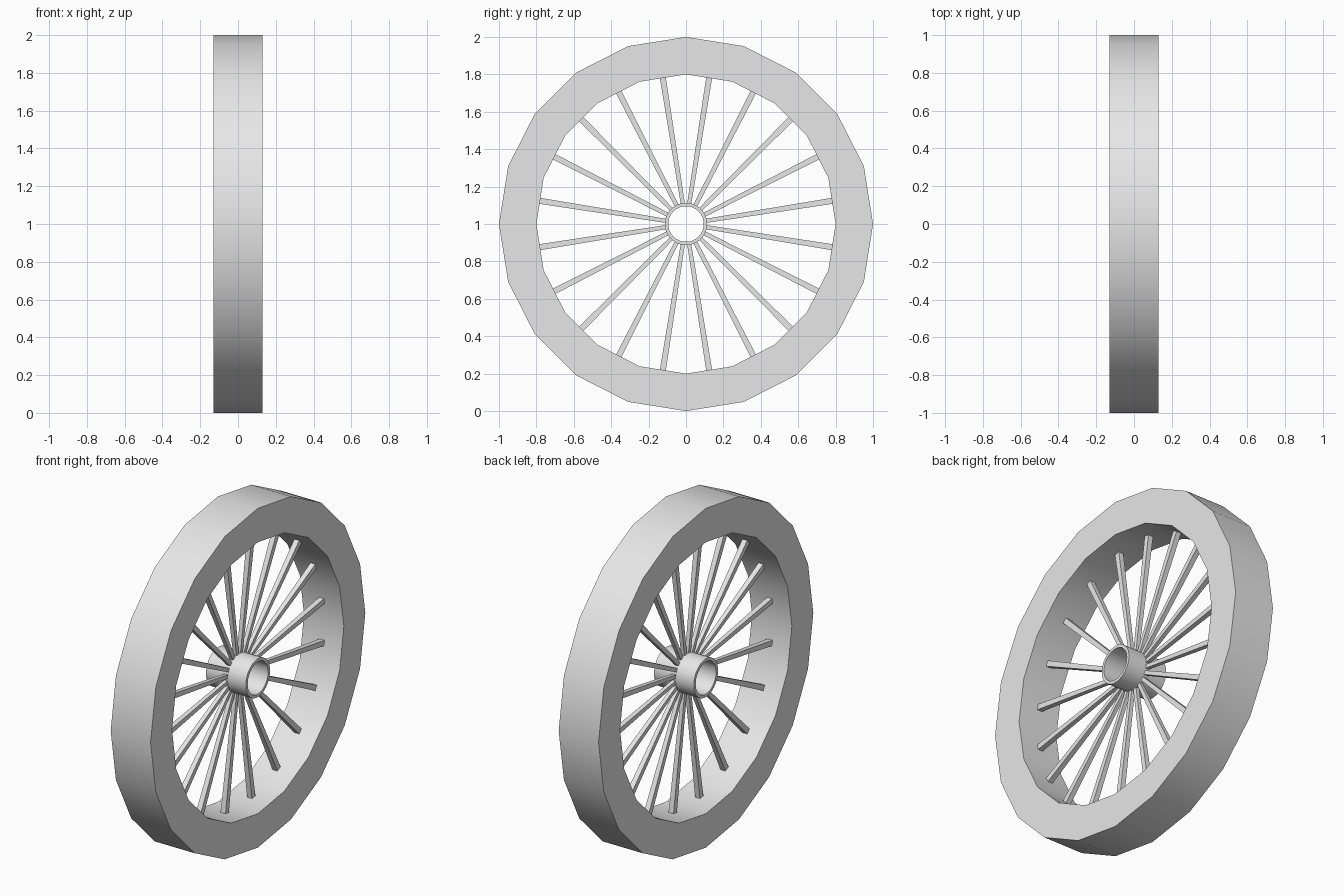
import bpy, bmesh, math
from mathutils import Matrix, Vector

cube = bpy.data.objects.get("Cube")
if cube:
    bpy.data.objects.remove(cube, do_unlink=True)

HALF_WIDTH = 0.13
SPOKES = 20

grey = bpy.data.materials.new("light grey")
grey.use_nodes = True
grey.diffuse_color = (0.8, 0.8, 0.8, 1)
grey.node_tree.nodes["Principled BSDF"].inputs["Base Color"].default_value = (0.8, 0.8, 0.8, 1)


def finish(name, bm):
    """Turn a bmesh into a shaded object with its axle at wheel height."""
    bmesh.ops.recalc_face_normals(bm, faces=bm.faces)
    mesh = bpy.data.meshes.new(name)
    bm.to_mesh(mesh)
    bm.free()
    mesh.materials.append(grey)
    obj = bpy.data.objects.new(name, mesh)
    obj.location.z = 1
    bpy.context.collection.objects.link(obj)
    bpy.ops.object.select_all(action="DESELECT")
    obj.select_set(True)
    bpy.context.view_layer.objects.active = obj
    bpy.ops.object.shade_smooth_by_angle(angle=math.radians(30))
    return obj


def ring(name, outer, inner, sides):
    """Flat-sided tube around the x axis."""
    profile = [(-HALF_WIDTH, outer), (HALF_WIDTH, outer),
               (HALF_WIDTH, inner), (-HALF_WIDTH, inner)]
    bm = bmesh.new()
    loops = []
    for i in range(sides):
        a = math.tau * i / sides
        loops.append([bm.verts.new((x, r * math.cos(a), r * math.sin(a)))
                      for x, r in profile])
    for i in range(sides):
        here, there = loops[i], loops[(i + 1) % sides]
        for j in range(4):
            k = (j + 1) % 4
            bm.faces.new((here[j], here[k], there[k], there[j]))
    return finish(name, bm)


# Rim and hub
ring("rim", 1.0, 0.8, SPOKES)
ring("hub", 0.113, 0.095, 40)

# Tapered square spokes, each meeting the middle of a rim facet
start, end = 0.104, 0.792
bm = bmesh.new()
for i in range(SPOKES):
    spoke = bmesh.ops.create_cube(bm, size=1)["verts"]
    for v in spoke:
        tip = v.co.z > 0
        width = 0.032 if tip else 0.022
        v.co = Vector((v.co.x * width, v.co.y * width, end if tip else start))
    turn = Matrix.Rotation(math.tau * (i + 0.5) / SPOKES, 3, "X")
    bmesh.ops.transform(bm, matrix=turn.to_4x4(), verts=spoke)
finish("spokes", bm)
